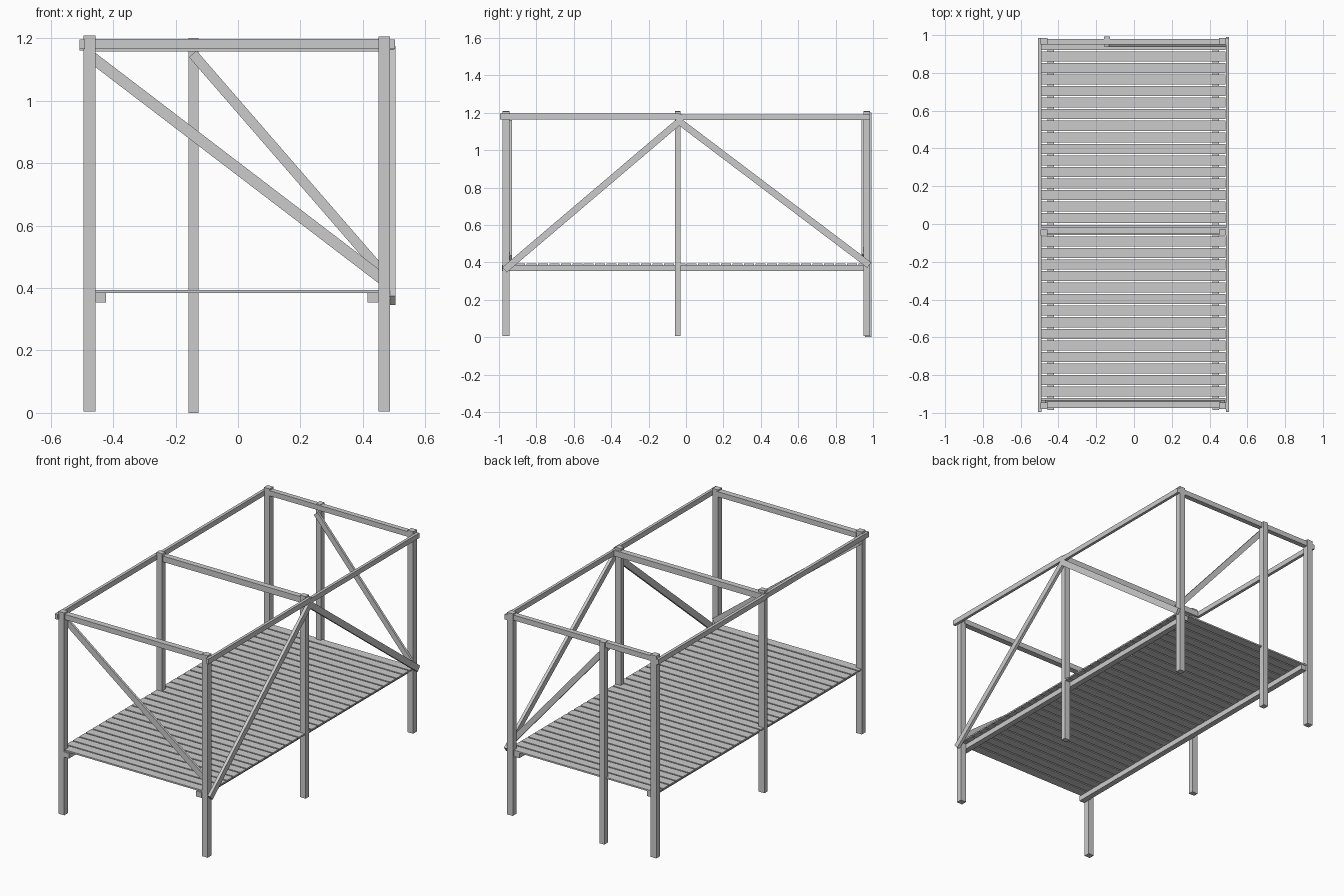
import bpy
import math
from mathutils import Vector, Matrix

cube = bpy.data.objects.get("Cube")
if cube:
    bpy.data.objects.remove(cube, do_unlink=True)

grey = bpy.data.materials.new("weathered_grey")
grey.use_nodes = True
colour = (0.6, 0.6, 0.6, 1)
grey.diffuse_color = colour
grey.node_tree.nodes["Principled BSDF"].inputs["Base Color"].default_value = colour


def box(name, x, y, z):
    """Timber spanning the given (low, high) ranges."""
    bpy.ops.mesh.primitive_cube_add(size=1)
    ob = bpy.context.object
    ob.name = name
    spans = (x, y, z)
    size = [hi - lo for lo, hi in spans]
    centre = [(hi + lo) / 2 for lo, hi in spans]
    ob.data.transform(Matrix.Translation(centre) @ Matrix.Diagonal((*size, 1)))
    ob.data.materials.append(grey)
    return ob


def brace(name, start, end, depth, width=0.036):
    """Diagonal timber between two points in an upright plane."""
    start, end = Vector(start), Vector(end)
    along = end - start
    length = along.length
    along.normalize()
    side = along.cross(Vector((0, 0, 1))).normalized()
    up = side.cross(along)
    ob = box(name, (-length / 2, length / 2), (-depth / 2, depth / 2), (-width / 2, width / 2))
    turn = Matrix((along, side, up)).transposed().to_4x4()
    ob.data.transform(Matrix.Translation((start + end) / 2) @ turn)
    return ob


# Posts: three along each side
left_x, right_x = (0.45, 0.487), (-0.495, -0.457)
rows = {"front": (-0.98, -0.945), "middle": (-0.06, -0.03), "back": (0.95, 0.985)}
for row, y in rows.items():
    box(row + "_left_post", left_x, y, (0.005, 1.206))
    box(row + "_right_post", right_x, y, (0.005, 1.208))
box("back_doorway_post", (-0.158, -0.126), (0.958, 0.993), (0, 1.2))

# Cross rails joining each pair of posts at the top
box("front_top_rail", (-0.46, 0.46), (-0.975, -0.94), (1.167, 1.198))
box("middle_top_rail", (-0.495, 0.5), (-0.052, -0.018), (1.157, 1.192))
box("back_top_rail", (-0.46, 0.46), (0.95, 0.98), (1.167, 1.198))

# Long rails along the outside of the posts, and joists under the deck
for side, rail_x, joist_x in (("left", (0.486, 0.503), (0.415, 0.45)),
                              ("right", (-0.508, -0.49), (-0.457, -0.423))):
    box(side + "_front_side_rail", rail_x, (-0.995, -0.035), (1.165, 1.196))
    box(side + "_back_side_rail", rail_x, (-0.035, 0.985), (1.16, 1.19))
    box(side + "_front_joist", joist_x, (-0.985, -0.03), (0.353, 0.385))
    box(side + "_back_joist", joist_x, (-0.03, 0.972), (0.353, 0.385))

# Deck planks with narrow gaps
count, first, last = 32, -0.975, 0.983
pitch = (last - first) / count
for i in range(count):
    y = first + i * pitch
    box("deck_plank", (-0.49, 0.484), (y, y + pitch - 0.008), (0.384, 0.393))

# Diagonal braces
brace("front_brace", (-0.48, -0.938, 1.148), (0.47, -0.938, 0.423), 0.014)
brace("back_brace", (-0.145, 0.944, 1.15), (0.475, 0.944, 0.435), 0.014, 0.032)
brace("left_front_brace", (0.495, -0.97, 0.36), (0.495, -0.035, 1.155), 0.018)
brace("left_back_brace", (0.495, -0.045, 1.16), (0.495, 0.98, 0.385), 0.018)
